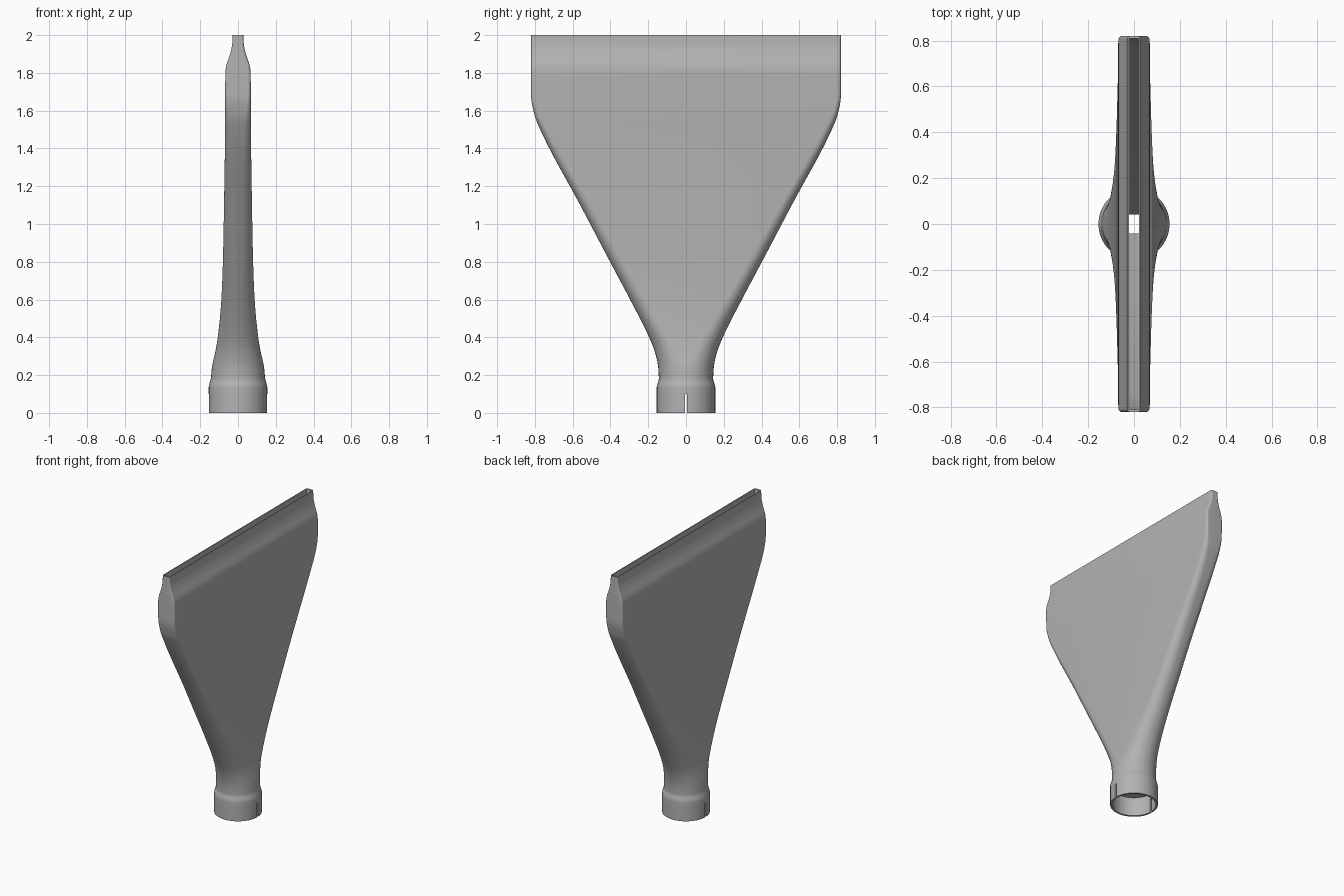
import bpy, bmesh, math

cube = bpy.data.objects.get("Cube")
if cube:
    bpy.data.objects.remove(cube, do_unlink=True)

grey = bpy.data.materials.new("mid grey plastic")
grey.use_nodes = True
colour = (0.45, 0.45, 0.45, 1)
grey.diffuse_color = colour
grey.node_tree.nodes["Principled BSDF"].inputs["Base Color"].default_value = colour

ARC = 10    # segments in each rounded corner


def section(z, hx, hy, r):
    """Rounded rectangle at height z; a full radius gives a circle."""
    r = min(r, 0.99 * hx, 0.99 * hy)
    points = []
    for corner, (sx, sy) in enumerate([(1, 1), (-1, 1), (-1, -1), (1, -1)]):
        for i in range(ARC + 1):
            a = math.pi / 2 * (corner + i / ARC)
            points.append((sx * (hx - r) + r * math.cos(a),
                           sy * (hy - r) + r * math.sin(a), z))
    return points


def refine(keys, steps=5):
    """Smooth rows between the key rows, without overshoot."""
    def slope(i, k):
        if i in (0, len(keys) - 1):
            return 0
        a, b, c = keys[i - 1], keys[i], keys[i + 1]
        d0 = (b[k] - a[k]) / (b[0] - a[0])
        d1 = (c[k] - b[k]) / (c[0] - b[0])
        return 2 * d0 * d1 / (d0 + d1) if d0 * d1 > 0 else 0

    rows = []
    for i in range(len(keys) - 1):
        a, b = keys[i], keys[i + 1]
        h = b[0] - a[0]
        for s in range(steps):
            t = s / steps
            row = [a[0] + h * t]
            for k in (1, 2, 3):
                row.append((2*t**3 - 3*t*t + 1) * a[k] + (t**3 - 2*t*t + t) * h * slope(i, k)
                           + (3*t*t - 2*t**3) * b[k] + (t**3 - t*t) * h * slope(i + 1, k))
            rows.append(row)
    return rows + [keys[-1]]


# Outer skin: height, half depth in x, half width in y, corner radius
outer = refine([
    (0, .155, .155, .155), (.135, .155, .155, .155), (.18, .144, .144, .144),
    (.24, .138, .147, .138), (.32, .121, .164, .121), (.4, .107, .195, .105),
    (.6, .088, .296, .085), (.8, .08, .402, .072), (1.1, .074, .56, .06),
    (1.5, .069, .772, .04), (1.58, .069, .803, .03), (1.68, .068, .82, .018),
    (1.8, .067, .82, .015), (1.83, .064, .82, .015), (1.9, .042, .82, .014),
    (1.95, .031, .82, .012), (2, .028, .82, .01)])

# Inside: flat slot tapering down to the throat, then the round pipe socket
inner = [(2, .022, .81, .003), (1.68, .022, .805, .003), (1.5, .022, .75, .003),
         (.57, .022, .275, .003), (.135, .022, .042, .003),
         (.135, .142, .142, .142), (0, .142, .142, .142)]

bm = bmesh.new()
rings = [[bm.verts.new(p) for p in section(*row)] for row in outer + inner]
for a, b in zip(rings, rings[1:] + rings[:1]):
    for i in range(len(a)):
        j = (i + 1) % len(a)
        bm.faces.new((a[i], a[j], b[j], b[i]))
bmesh.ops.recalc_face_normals(bm, faces=bm.faces)
mesh = bpy.data.meshes.new("flat_nozzle")
bm.to_mesh(mesh)
bm.free()
mesh.materials.append(grey)
nozzle = bpy.data.objects.new("flat_nozzle", mesh)
bpy.context.collection.objects.link(nozzle)

# Narrow relief slits on both sides of the socket
bpy.ops.mesh.primitive_cube_add(size=1, location=(0, 0, 0))
cutter = bpy.context.object
cutter.name = "slit_cutter"
cutter.scale = (0.5, 0.013, 0.2)
cutter.hide_render = True
cut = nozzle.modifiers.new("slits", "BOOLEAN")
cut.operation = "DIFFERENCE"
cut.solver = "EXACT"
cut.object = cutter

bpy.ops.object.select_all(action="DESELECT")
nozzle.select_set(True)
bpy.context.view_layer.objects.active = nozzle
bpy.ops.object.modifier_apply(modifier=cut.name)
bpy.data.objects.remove(cutter, do_unlink=True)
bpy.ops.object.shade_smooth_by_angle(angle=math.radians(30))
